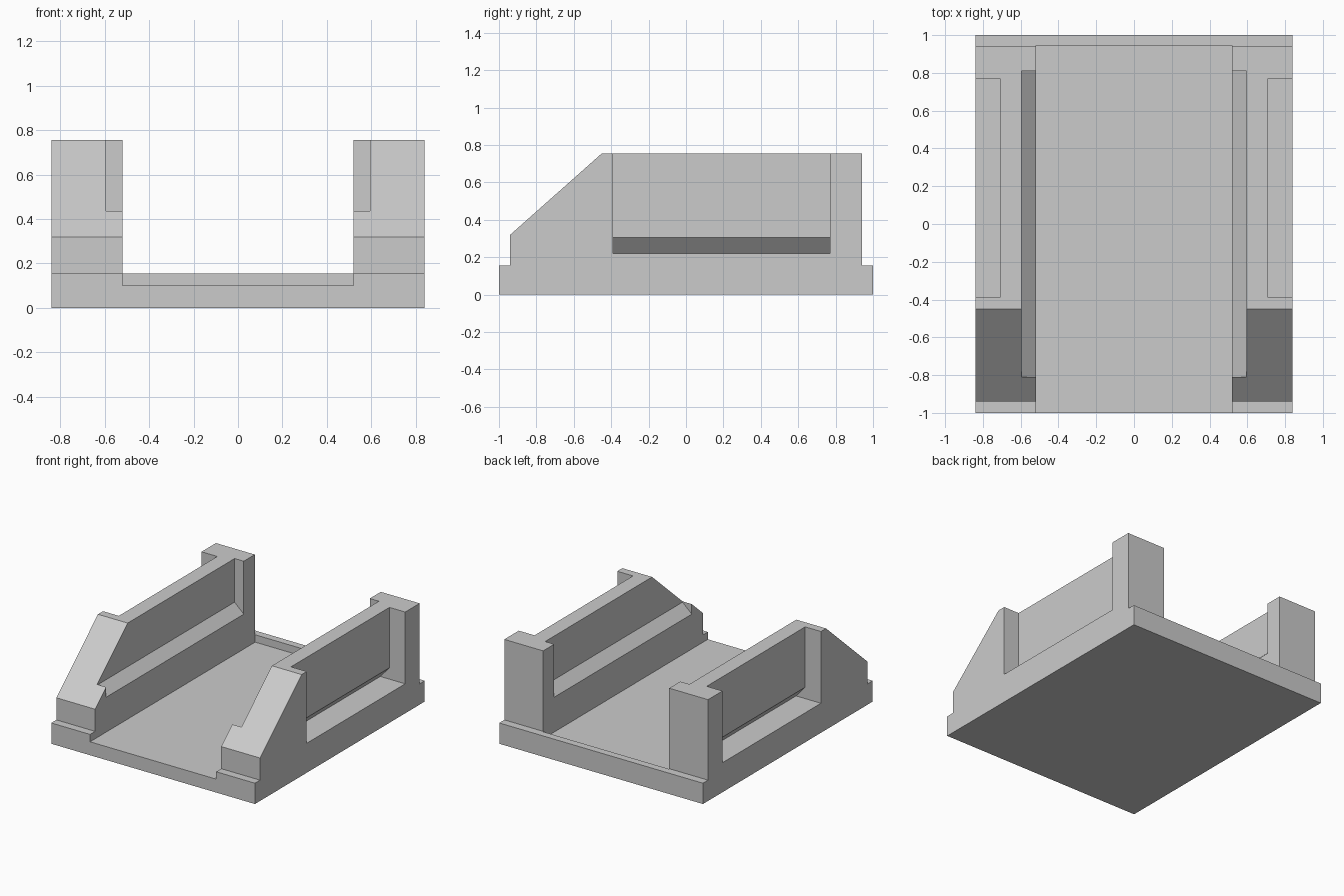
import bpy
import bmesh

cube = bpy.data.objects.get("Cube")
if cube:
    bpy.data.objects.remove(cube, do_unlink=True)

# One plain grey for the whole model
grey = bpy.data.materials.new("plain grey")
grey.use_nodes = True
color = (0.6, 0.6, 0.6, 1)
grey.diffuse_color = color
grey.node_tree.nodes["Principled BSDF"].inputs["Base Color"].default_value = color


def prism(name, profile, start, end, axis, side=1):
    """Extrude a profile along x (points are y, z) or along y (points are x, z)."""
    bm = bmesh.new()
    rings = []
    for d in (start, end):
        pts = [(d, a, z) if axis == "x" else (a, d, z) for a, z in profile]
        rings.append([bm.verts.new((side * x, y, z)) for x, y, z in pts])
    for ring in rings:
        bm.faces.new(ring)
    n = len(profile)
    for i in range(n):
        j = (i + 1) % n
        bm.faces.new((rings[0][i], rings[0][j], rings[1][j], rings[1][i]))
    bmesh.ops.recalc_face_normals(bm, faces=bm.faces)
    mesh = bpy.data.meshes.new(name)
    bm.to_mesh(mesh)
    bm.free()
    mesh.materials.append(grey)
    obj = bpy.data.objects.new(name, mesh)
    bpy.context.collection.objects.link(obj)
    return obj


def cut(obj, cutter):
    """Subtract a cutter, apply the result and remove the cutter."""
    cutter.hide_render = True
    mod = obj.modifiers.new("cut", "BOOLEAN")
    mod.operation = "DIFFERENCE"
    mod.solver = "EXACT"
    mod.object = cutter
    bpy.context.view_layer.objects.active = obj
    bpy.ops.object.modifier_apply(modifier=mod.name)
    bpy.data.objects.remove(cutter, do_unlink=True)


half, inner = 0.84, 0.52
rim, top = 0.155, 0.755

# Base plate with a channel open at the front and a lip at the back
channel_base = [(-half, 0), (half, 0), (half, rim), (inner, rim),
                (inner, 0.1), (-inner, 0.1), (-inner, rim), (-half, rim)]
prism("base_plate", channel_base, -1, 0.945, "y")
prism("back_lip", [(-half, 0), (half, 0), (half, rim), (-half, rim)], 0.945, 1, "y")

# Side walls with a sloped nose
wall_profile = [(-0.94, rim), (0.94, rim), (0.94, top), (-0.45, top), (-0.94, 0.32)]
for label, side in (("left", 1), ("right", -1)):
    wall = prism(label + "_wall", wall_profile, inner, half, "x", side)

    # Inner recess with a sill sloping down toward the channel
    inner_recess = [(0.595, 0.43), (0.595, 1), (0.45, 1), (0.45, 0.295), (inner, 0.36)]
    cut(wall, prism("inner_cutter", inner_recess, -0.81, 0.81, "y", side))

    # Outer recess with a flat sill running under a slanted overhang
    outer_recess = [(0.9, 0.22), (0.9, 1), (0.71, 1), (0.71, 0.305), (0.635, 0.22)]
    cut(wall, prism("outer_cutter", outer_recess, -0.39, 0.77, "y", side))
